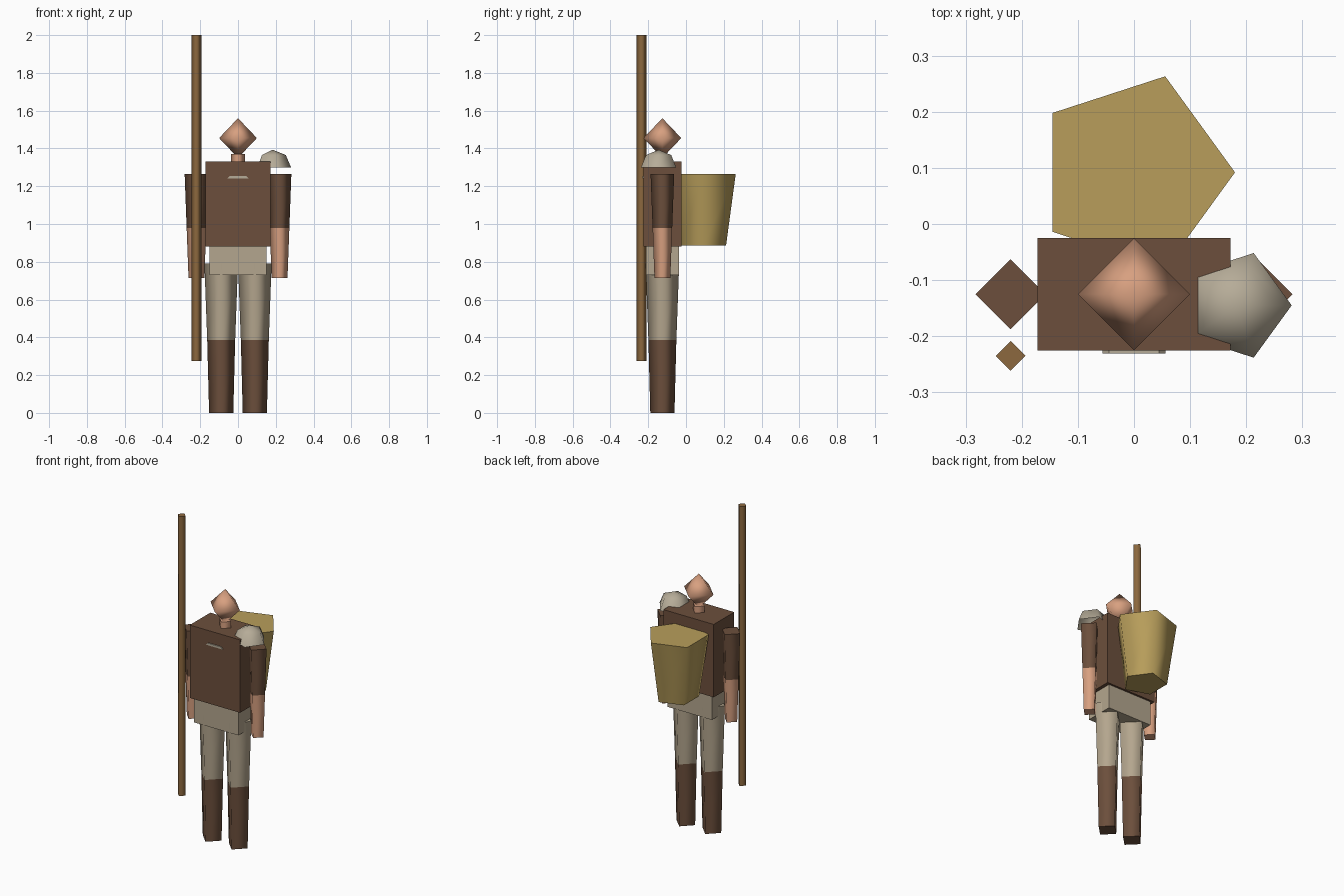
import bpy
import bmesh
from math import cos, sin, pi

if "Cube" in bpy.data.objects:
    bpy.data.objects.remove(bpy.data.objects["Cube"])


def srgb(c):
    c /= 255
    return c / 12.92 if c <= 0.04045 else ((c + 0.055) / 1.055) ** 2.4


def material(name, *rgb):
    m = bpy.data.materials.new(name)
    col = [srgb(c) for c in rgb] + [1]
    m.use_nodes = True
    m.diffuse_color = col
    m.node_tree.nodes["Principled BSDF"].inputs["Base Color"].default_value = col
    return m


leather = material("brown leather", 108, 79, 60)
cloth = material("beige cloth", 180, 166, 142)
skin = material("skin", 216, 160, 128)
wood = material("staff wood", 140, 104, 62)
wicker = material("straw wicker", 184, 158, 91)
bone = material("pale bone", 182, 172, 152)

MID_Y = -0.125   # depth of the body axis


def finish(name, bm, mats):
    me = bpy.data.meshes.new(name)
    bm.to_mesh(me)
    bm.free()
    for m in mats:
        me.materials.append(m)
    ob = bpy.data.objects.new(name, me)
    bpy.context.collection.objects.link(ob)
    return ob


def loft(name, x, y, rings, mats, sides=4, cap_bottom=True):
    """Smooth-sided stack of (z, radius) rings, bottom to top, one material per
    band; a radius of 0 makes a point, other ends get flat caps."""
    bm = bmesh.new()
    loops = []
    for z, r in rings:
        n = sides if r else 1
        loops.append([bm.verts.new((x + r * cos(2 * pi * i / sides),
                                    y + r * sin(2 * pi * i / sides), z))
                      for i in range(n)])
    for k, (a, b) in enumerate(zip(loops, loops[1:])):
        for i in range(sides):
            j = (i + 1) % sides
            if len(a) == 1:
                f = bm.faces.new((a[0], b[j], b[i]))
            elif len(b) == 1:
                f = bm.faces.new((a[i], a[j], b[0]))
            else:
                f = bm.faces.new((a[i], a[j], b[j], b[i]))
            f.smooth = True
            f.material_index = min(k, len(mats) - 1)
    if cap_bottom and len(loops[0]) > 1:
        bm.faces.new(loops[0][::-1])
    if len(loops[-1]) > 1:
        bm.faces.new(loops[-1]).material_index = len(mats) - 1
    return finish(name, bm, mats)


def box(name, size, centre, mat):
    bm = bmesh.new()
    bmesh.ops.create_cube(bm, size=1)
    bmesh.ops.scale(bm, vec=size, verts=bm.verts)
    bmesh.ops.translate(bm, vec=centre, verts=bm.verts)
    return finish(name, bm, [mat])


# Trunk
box("torso", (0.344, 0.2, 0.45), (0, MID_Y, 1.105), leather)
box("hips", (0.302, 0.175, 0.15), (0, MID_Y, 0.805), cloth)
loft("neck", 0, MID_Y, [(1.32, 0.038), (1.37, 0.038)], [skin])
loft("head", 0, MID_Y, [(1.35, 0), (1.455, 0.1), (1.56, 0)], [skin])

# Limbs, with boots and sleeves as bands
for side, s in (("left", 1), ("right", -1)):
    loft(side + "_leg", 0.089 * s, MID_Y,
         [(0, 0.064), (0.385, 0.074), (0.79, 0.089)], [leather, cloth])
    loft(side + "_arm", 0.22 * s, MID_Y,
         [(0.715, 0.042), (0.98, 0.052), (1.265, 0.0625)], [skin, leather])

# Staff held at the right side
loft("staff", -0.22, -0.235, [(0.275, 0.0265), (2, 0.0265)], [wood])

# Five-sided basket on the back
loft("basket", 0, 0.092, [(0.885, 0.126), (1.265, 0.18)], [wicker], 5)

# Open dome over the left shoulder
loft("shoulder_guard", 0.183, -0.145,
     [(1.3, 0.098), (1.365, 0.07), (1.393, 0)], [bone], 5, False)

# Thin tapered chest ornament
ornament = box("chest_ornament", (0.112, 0.007, 0.013), (0, -0.2275, 1.248), bone)
for v in ornament.data.vertices:
    if v.co.z > 1.248:
        v.co.x *= 0.8
